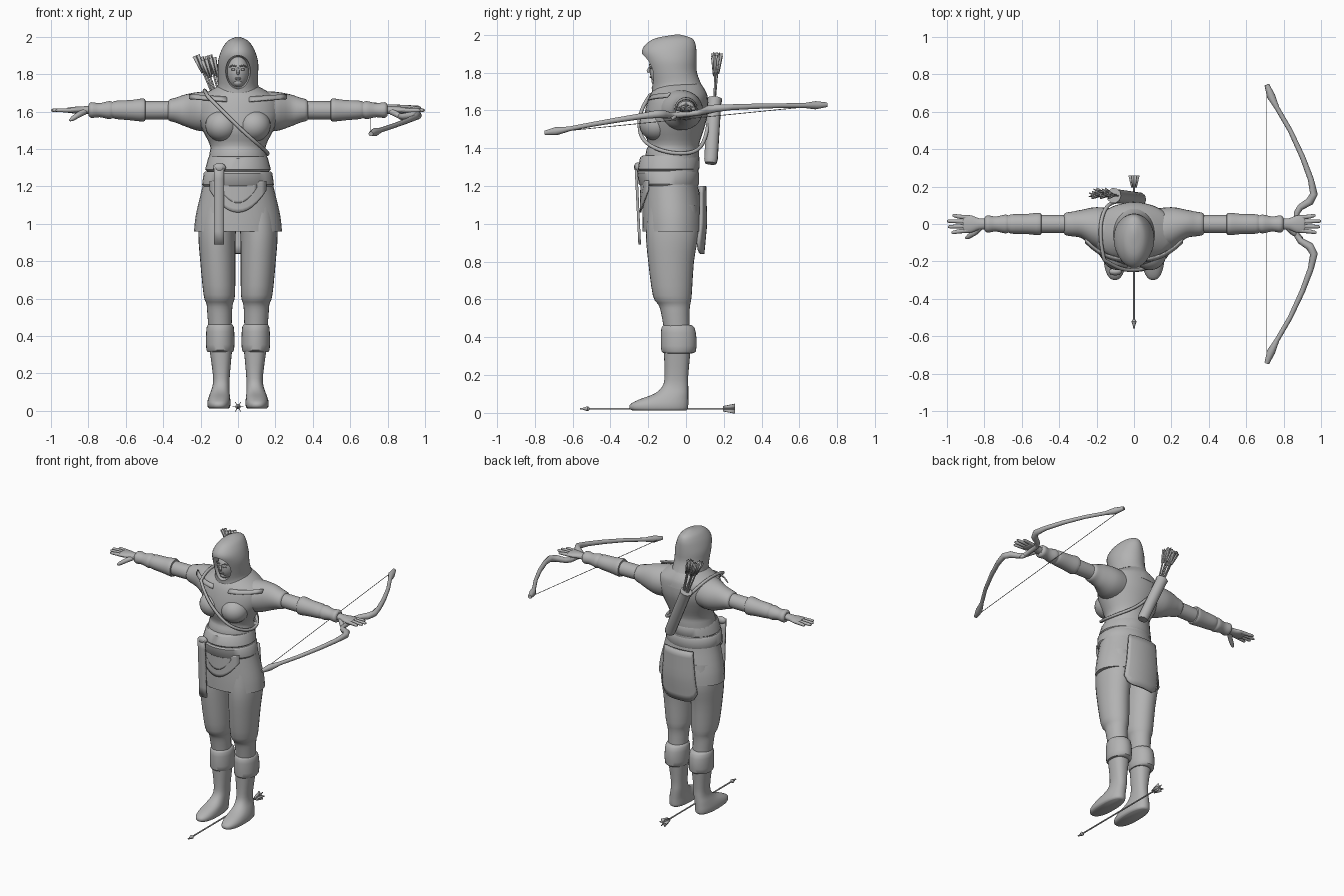
import bpy, bmesh, math
from mathutils import Vector

old = bpy.data.objects.get("Cube")
if old:
    bpy.data.objects.remove(old)

grey = bpy.data.materials.new("plain grey")
grey.use_nodes = True
colour = (0.45, 0.45, 0.45, 1)
grey.diffuse_color = colour
grey.node_tree.nodes["Principled BSDF"].inputs["Base Color"].default_value = colour
parts = []


def add(name, data):
    obj = bpy.data.objects.new(name, data)
    bpy.context.collection.objects.link(obj)
    data.materials.append(grey)
    parts.append(obj)
    return obj


def from_bmesh(name, bm):
    bmesh.ops.recalc_face_normals(bm, faces=bm.faces)
    mesh = bpy.data.meshes.new(name)
    bm.to_mesh(mesh)
    bm.free()
    return add(name, mesh)


def make_mesh(obj):
    bpy.ops.object.select_all(action='DESELECT')
    obj.select_set(True)
    bpy.context.view_layer.objects.active = obj
    bpy.ops.object.convert(target='MESH')


def between(a, b, c, d, t):
    return b + t * (c - a + t * (2*a - 5*b + 4*c - d + t * (3*(b - c) + d - a))) / 2


def loft(name, rings, axis='z', steps=3, sides=28, side=1, power=1):
    """Rings are (position, centre, half width, low, high) along an axis."""
    last = len(rings) - 1
    fine = []
    for i in range(last):
        four = [rings[min(max(j, 0), last)] for j in range(i - 1, i + 3)]
        fine += [[between(*q, k / steps) for q in zip(*four)] for k in range(steps)]
    fine.append(rings[last])
    bm = bmesh.new()
    loops = []
    for t, mid, half, low, high in fine:
        loop = []
        for k in range(sides):
            a = math.tau * k / sides
            c, s = [math.copysign(abs(f) ** power, f) for f in (math.cos(a), math.sin(a))]
            p, q = mid + half * c, (low + high) / 2 + (high - low) / 2 * s
            loop.append(bm.verts.new((p * side, q, t) if axis == 'z' else (t * side, p, q)))
        loops.append(loop)
    for lower, upper in zip(loops, loops[1:]):
        for k in range(sides):
            n = (k + 1) % sides
            bm.faces.new((lower[k], lower[n], upper[n], upper[k]))
    bm.faces.new(loops[0])
    bm.faces.new(loops[-1])
    return from_bmesh(name, bm)


def blob(name, centre, size):
    bm = bmesh.new()
    bmesh.ops.create_uvsphere(bm, u_segments=24, v_segments=16, radius=1)
    bmesh.ops.scale(bm, vec=size, verts=bm.verts)
    bmesh.ops.translate(bm, vec=centre, verts=bm.verts)
    return from_bmesh(name, bm)


def tube(name, points, radius, scales=None, cyclic=False, smooth=False):
    curve = bpy.data.curves.new(name, 'CURVE')
    curve.dimensions = '3D'
    curve.bevel_depth = radius
    curve.bevel_resolution = 3
    curve.use_fill_caps = True
    line = curve.splines.new('NURBS' if smooth else 'POLY')
    line.points.add(len(points) - 1)
    for i, p in enumerate(points):
        line.points[i].co = (*p, 1)
        line.points[i].radius = scales[i] if scales else 1
    line.use_cyclic_u = cyclic
    line.use_endpoint_u = True
    obj = add(name, curve)
    make_mesh(obj)
    return obj


def panel(name, shape, across=12, down=8, thick=0.008):
    bm = bmesh.new()
    grid = [[bm.verts.new(shape(2 * i / across - 1, j / down)) for i in range(across + 1)]
            for j in range(down + 1)]
    for a, b in zip(grid, grid[1:]):
        for i in range(across):
            bm.faces.new((a[i], a[i + 1], b[i + 1], b[i]))
    obj = from_bmesh(name, bm)
    shell = obj.modifiers.new("thickness", 'SOLIDIFY')
    shell.thickness, shell.offset = thick, 0
    return obj


def arrow(name, tail, head, vane_length, vane_width, tip=False):
    tail, head = Vector(tail), Vector(head)
    way = (head - tail).normalized()
    tube(name + "_shaft", [tail, head], 0.005)
    turn = way.to_track_quat('Z', 'Y')
    for k in range(3):
        angle = k * math.pi / 3
        flat = turn @ Vector((math.cos(angle), math.sin(angle), 0))
        panel(name + "_vane", lambda u, v: tail + way * vane_length * v
              + flat * u * vane_width * (1 - v / 2), 2, 1, 0.004)
    if tip:
        tube(name + "_head", [head - way * 0.05, head - way * 0.04, head], 0.014, [0.4, 1, 0.05])


# Torso, skirt and belts
loft("torso", [(1.15, 0, .185, -.21, .06), (1.36, 0, .155, -.215, .07), (1.42, 0, .15, -.2, .07),
               (1.5, 0, .19, -.225, .095), (1.58, 0, .225, -.22, .115), (1.66, 0, .22, -.2, .115),
               (1.7, 0, .17, -.18, .105), (1.74, 0, .1, -.15, .08)])
loft("skirt", [(.96, 0, .235, -.23, .095), (1.05, 0, .225, -.23, .09),
               (1.2, 0, .19, -.225, .065), (1.26, 0, .18, -.22, .06)])
loft("lower_belt", [(1.2, 0, .185, -.24, .062), (1.21, 0, .192, -.25, .068),
                    (1.27, 0, .184, -.258, .068), (1.28, 0, .175, -.25, .062)], steps=1)
loft("upper_belt", [(1.28, 0, .165, -.245, .062), (1.29, 0, .176, -.255, .07),
                    (1.35, 0, .16, -.243, .072), (1.36, 0, .154, -.23, .065)], steps=1)
blob("belt_knot", (-.1, -.255, 1.3), (.035, .02, .025))
panel("hanging_strap", lambda u, v: (-.102 + u * .027, -.265 + .02 * v, 1.31 - .42 * v), 2, 6, .014)


def on_skirt(x, z, grow):
    return -.07 + grow * .165 * math.sqrt(1 - (x / .235) ** 2) * (1 + (1.1 - z) * .15)


def front_shape(reach):
    def shape(u, v):
        x = reach * u
        z = 1.23 - v * (reach + .02) * (1 - .7 * u * u)
        return x, on_skirt(x, z, -1.03), z
    return shape


def tail_shape(u, v):
    x = u * (.11 + .025 * v)
    z = 1.2 - v * (.36 - .06 * u ** 6)
    return x, on_skirt(x, max(z, 1), 1.04) - .015 * max(0, 1 - z) / .16, z


for name, reach in (("front_scallop", .15), ("small_scallop", .1)):
    panel(name, front_shape(reach))
panel("coat_tail", tail_shape, thick=.016)

# Legs, cuffs, boots, arms and hands
for side, word in ((1, "left"), (-1, "right")):
    loft(word + "_trouser_leg", [(.4, .095, .06, -.11, .02), (.52, .098, .066, -.13, .018),
                                 (.57, .098, .07, -.145, .022), (.62, .1, .084, -.175, .03),
                                 (.8, .108, .094, -.2, .042), (.95, .112, .1, -.212, .065),
                                 (1.1, .1, .1, -.2, .06)], side=side)
    loft(word + "_boot_cuff", [(.315, .095, .064, -.11, .03), (.325, .095, .074, -.13, .052),
                               (.39, .095, .076, -.133, .056), (.45, .095, .072, -.13, .045),
                               (.465, .095, .06, -.115, .025)], steps=2, side=side)
    loft(word + "_boot", [(.012, .102, .05, -.28, 0), (.022, .102, .06, -.298, .01),
                          (.045, .102, .062, -.295, .012), (.07, .1, .058, -.25, .012),
                          (.1, .096, .051, -.17, .012), (.14, .09, .045, -.125, .012),
                          (.2, .089, .046, -.113, .012), (.34, .092, .062, -.118, .025)],
         side=side, power=.85)
    loft(word + "_sleeve", [(.1, -.04, .12, 1.5, 1.71), (.2, -.02, .11, 1.495, 1.706),
                            (.28, 0, .076, 1.52, 1.692), (.33, 0, .066, 1.54, 1.675),
                            (.365, 0, .06, 1.55, 1.665), (.375, 0, .045, 1.56, 1.65)], 'x', side=side)
    loft(word + "_arm", [(.34, 0, .048, 1.56, 1.656), (.45, 0, .049, 1.558, 1.656),
                         (.6, 0, .046, 1.562, 1.652), (.8, 0, .032, 1.58, 1.638)], 'x', side=side)
    loft(word + "_bracer", [(.495, 0, .048, 1.56, 1.655), (.505, 0, .06, 1.547, 1.67),
                            (.57, 0, .054, 1.553, 1.662), (.65, 0, .052, 1.56, 1.658),
                            (.67, 0, .046, 1.565, 1.652), (.69, 0, .05, 1.56, 1.656),
                            (.74, 0, .04, 1.57, 1.645), (.785, 0, .046, 1.566, 1.65),
                            (.8, 0, .03, 1.58, 1.636)], 'x', side=side)
    loft(word + "_palm", [(.78, 0, .028, 1.585, 1.632), (.83, 0, .031, 1.588, 1.628),
                          (.87, 0, .046, 1.59, 1.626), (.905, 0, .046, 1.593, 1.622),
                          (.915, 0, .035, 1.598, 1.618)], 'x', side=side)
    for finger, (y, end) in enumerate(((-.04, .975), (-.013, .995), (.014, 1), (.04, .97))):
        tube(word + "_finger", [(side * x, y * spread, 1.607) for x, spread in
             ((.88, .85), (.94, 1), (end - .01, 1.12), (end, 1.15))], .011, [1.1, 1, .85, .4])
    tube(word + "_thumb", [(side * .82, -.015, 1.6), (side * .85, -.045, 1.585),
                           (side * .885, -.068, 1.562), (side * .9, -.075, 1.552)],
         .014, [1.2, 1.1, .9, .4])
    blob(word + "_chest", (side * .085, -.155, 1.525), (.09, .092, .085))
    blob(word + "_eye", (side * .026, -.186, 1.825), (.012, .008, .006))
    tube(word + "_brow", [(side * .01, -.193, 1.842), (side * .03, -.188, 1.847),
                          (side * .044, -.174, 1.84)], .004)
    panel(word + "_collar_fold", lambda u, v: (side * (.06 + .2 * v), -.19 + .1 * v * v + .01 * u,
                                               1.665 + .012 * u + .015 * v), 2, 6)

# Hood with a hollow for the face
hood = loft("hood", [(1.64, 0, .19, -.18, .118), (1.69, 0, .14, -.18, .11), (1.73, 0, .11, -.183, .085),
                     (1.8, 0, .108, -.2, .058), (1.86, 0, .108, -.22, .056), (1.91, 0, .096, -.234, .055),
                     (1.95, 0, .077, -.212, .05), (1.982, 0, .05, -.16, .03), (2, 0, .008, -.06, -.03)],
            sides=40)
cutter = blob("face_cutter", (0, -.2, 1.812), (.068, .11, .092))
cutter.hide_render = True
cut = hood.modifiers.new("opening", 'BOOLEAN')
cut.operation, cut.object = 'DIFFERENCE', cutter
make_mesh(hood)
parts.remove(cutter)
bpy.data.objects.remove(cutter)
blob("face", (0, -.11, 1.81), (.062, .082, .095))
blob("chin", (0, -.155, 1.755), (.026, .028, .022))
blob("lips", (0, -.184, 1.777), (.017, .009, .006))
tube("nose", [(0, -.188, 1.835), (0, -.2, 1.81), (0, -.196, 1.798)], .009, [.5, 1, .7])

# Quiver, its arrows and the strap
tube("quiver", [(.035, .13, 1.32), (.03, .132, 1.34), (-.1, .15, 1.64), (-.108, .152, 1.66)],
     .037, [.85, 1, 1.02, 1.12])
for k in range(5):
    shift = k - 2
    arrow("quiver_arrow", (-.18 + shift * .022, .155 + .018 * (k % 2), 1.9 - .012 * (k % 3)),
          (-.09 + shift * .008, .15, 1.62), .1, .022)
tube("quiver_strap", [(-.16, -.19, 1.68), (-.08, -.245, 1.6), (0, -.25, 1.52), (.1, -.235, 1.43),
                      (.175, -.1, 1.37), (.14, .05, 1.37), (.04, .1, 1.43), (-.08, .13, 1.58),
                      (-.17, .1, 1.7), (-.19, -.06, 1.73)], .01, cyclic=True, smooth=True)


# Bow and bowstring
def bow_point(x, y):
    return x, y, 1.555 + .1 * y + .16 * (x - .71)


limb = [(.87, .06, 1), (.89, .09, 1.1), (.94, .12, 1.4), (.962, .16, 1.3), (.945, .24, 1),
        (.9, .36, .9), (.835, .5, .8), (.765, .62, .8), (.732, .685, 1.4), (.71, .745, .8)]
whole = [(x, -y, r) for x, y, r in reversed(limb)] + limb
tube("bow", [bow_point(x, y) for x, y, r in whole], .016, [r for x, y, r in whole])
tube("bowstring", [bow_point(.71, -.73), bow_point(.71, .73)], .002)

# Arrow lying on the floor
arrow("floor_arrow", (0, .26, .022), (0, -.56, .022), .065, .03, tip=True)

# Smooth shading with crisp edges
bpy.ops.object.select_all(action='DESELECT')
for obj in parts:
    obj.select_set(True)
bpy.context.view_layer.objects.active = parts[0]
bpy.ops.object.shade_smooth_by_angle(angle=math.radians(40))
